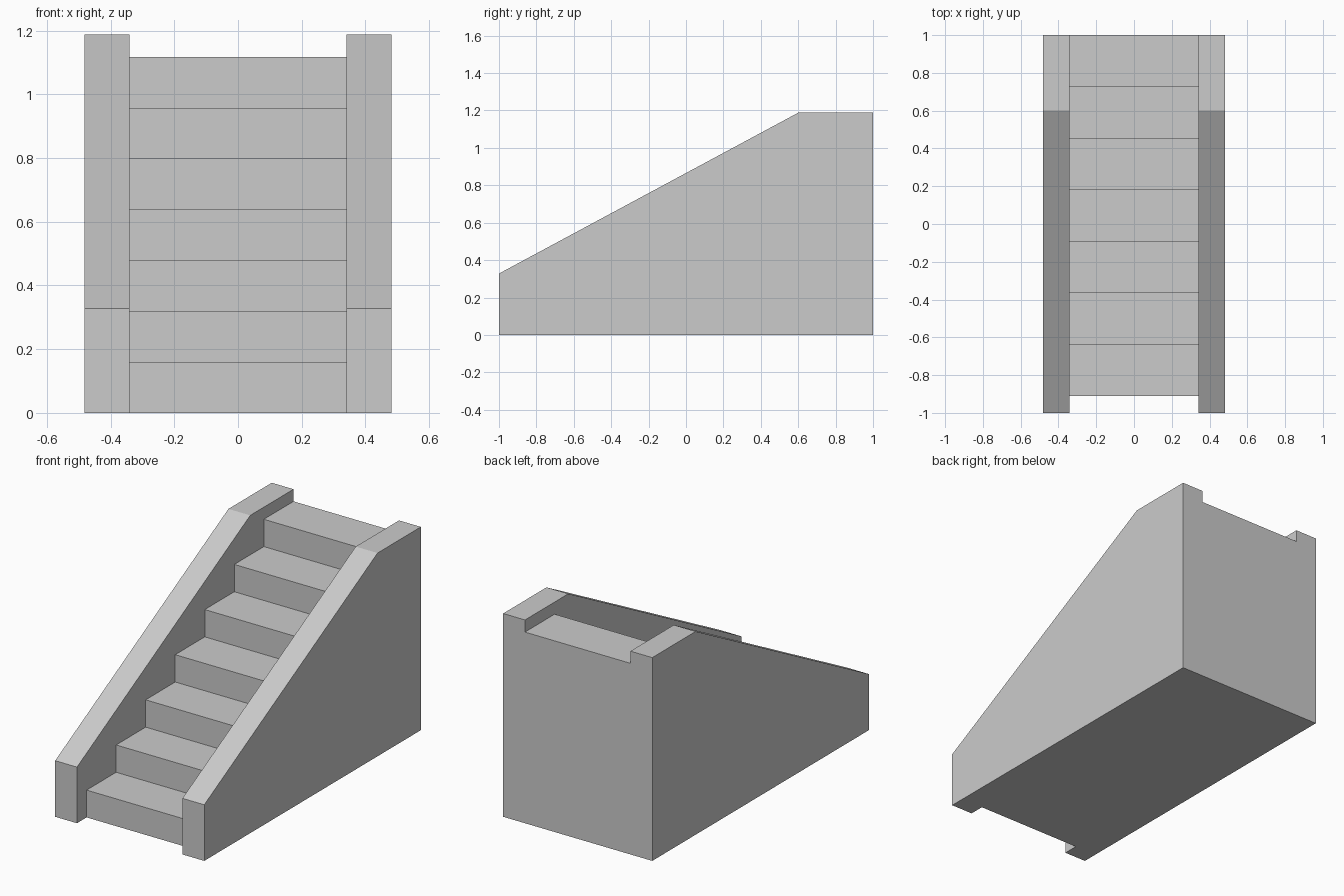
import bpy
import bmesh

if "Cube" in bpy.data.objects:
    bpy.data.objects.remove(bpy.data.objects["Cube"])

STEPS = 7
RISE = 1.117 / STEPS
RUN = 0.2728
FIRST_Y = -0.911
HALF_WIDTH = 0.482
HALF_TREAD = 0.341


def extrude_profile(name, profile, half_width):
    """Side profile of (y, z) points turned into a solid across x."""
    bm = bmesh.new()
    face = bm.faces.new([bm.verts.new((-half_width, y, z)) for y, z in profile])
    result = bmesh.ops.extrude_face_region(bm, geom=[face])
    moved = [v for v in result["geom"] if isinstance(v, bmesh.types.BMVert)]
    bmesh.ops.translate(bm, verts=moved, vec=(2 * half_width, 0, 0))
    bmesh.ops.recalc_face_normals(bm, faces=bm.faces)
    mesh = bpy.data.meshes.new(name)
    bm.to_mesh(mesh)
    bm.free()
    obj = bpy.data.objects.new(name, mesh)
    bpy.context.collection.objects.link(obj)
    return obj


# Solid body with the sloped side wall outline
staircase = extrude_profile(
    "staircase",
    [(-1, 0), (1, 0), (1, 1.188), (0.6, 1.188), (-1, 0.328)],
    HALF_WIDTH)

# Cutter: the open space above the steps, between the side walls
space = [(-1.5, -0.5), (FIRST_Y, -0.5)]
for i in range(STEPS):
    y, z = FIRST_Y + i * RUN, (i + 1) * RISE
    end = y + RUN if i < STEPS - 1 else 1.5
    space += [(y, z), (end, z)]
space += [(1.5, 2), (-1.5, 2)]
cutter = extrude_profile("step_cutter", space, HALF_TREAD)
cutter.hide_render = True

# Carve the steps and drop the cutter
carve = staircase.modifiers.new("carve_steps", 'BOOLEAN')
carve.operation = 'DIFFERENCE'
carve.solver = 'EXACT'
carve.object = cutter
bpy.context.view_layer.objects.active = staircase
bpy.ops.object.modifier_apply(modifier=carve.name)
bpy.data.objects.remove(cutter)
